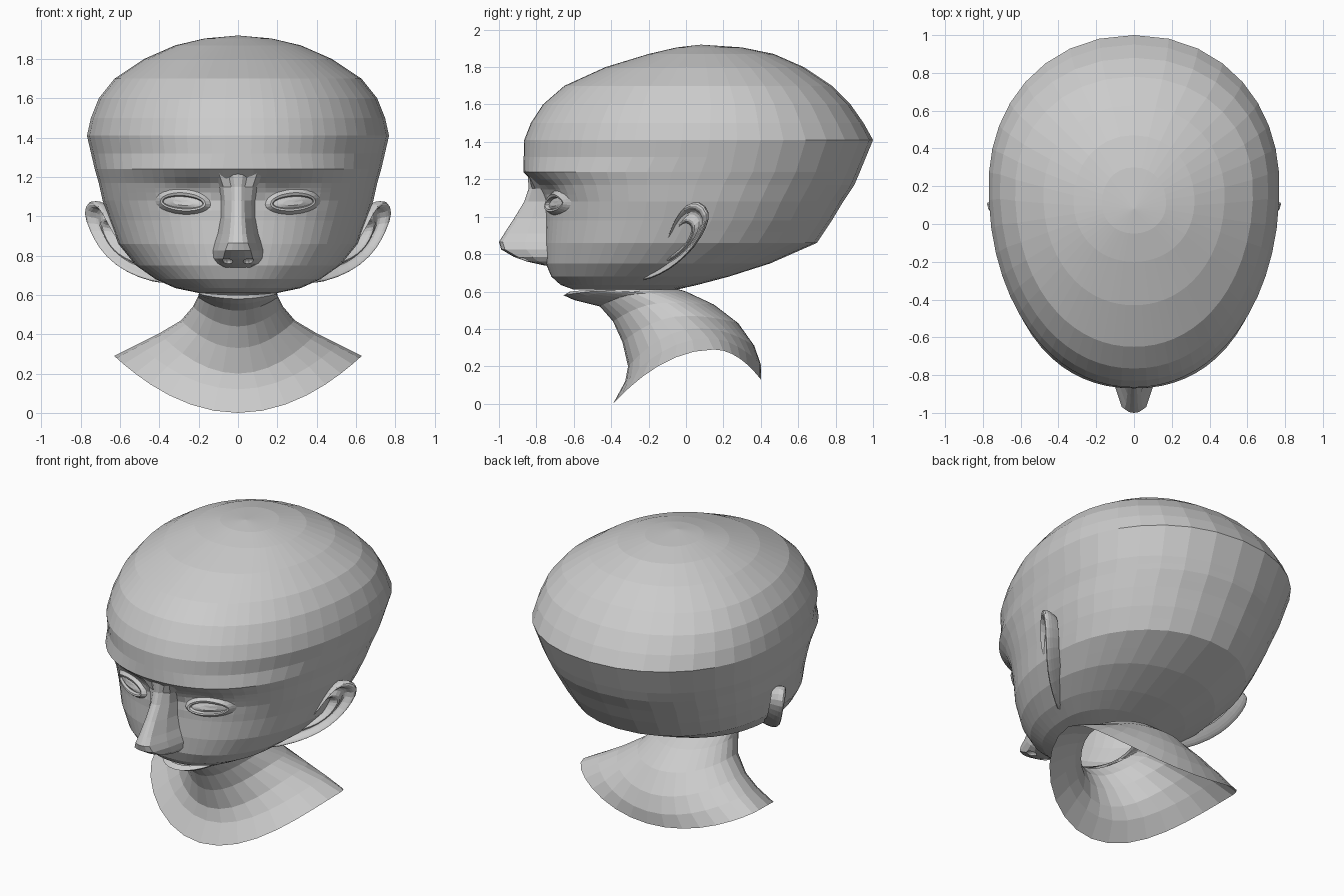
import bpy, bmesh
from math import sin, cos, pi, exp
from mathutils import Vector

if "Cube" in bpy.data.objects:
    bpy.data.objects.remove(bpy.data.objects["Cube"])


def loft(name, rings, closed=True, cap_start=False, cap_end=False):
    """Skin a list of equal-length point rings; caps are fans to the centre."""
    bm = bmesh.new()
    rows = [[bm.verts.new(p) for p in r] for r in rings]
    n = len(rows[0])
    for a, b in zip(rows, rows[1:]):
        for i in range(n if closed else n - 1):
            j = (i + 1) % n
            bm.faces.new((a[i], a[j], b[j], b[i]))
    for flag, row in ((cap_start, rows[0]), (cap_end, rows[-1])):
        if flag:
            c = bm.verts.new(sum((v.co for v in row), Vector()) / n)
            for i in range(n):
                bm.faces.new((row[i], row[(i + 1) % n], c))
    bmesh.ops.recalc_face_normals(bm, faces=bm.faces)
    me = bpy.data.meshes.new(name)
    bm.to_mesh(me)
    bm.free()
    ob = bpy.data.objects.new(name, me)
    bpy.context.collection.objects.link(ob)
    return ob


def mirror(ob):
    ob.modifiers.new("mirror", 'MIRROR').use_axis = (True, False, False)


# Head sections: z, front y, back y, half width, y of widest point
SECTIONS = [
    (.61, -.60, -.05, .20, -.33), (.635, -.67, .06, .32, -.25),
    (.68, -.72, .23, .42, -.20), (.75, -.75, .45, .52, -.10),
    (.86, -.755, .70, .61, .0), (.98, -.75, .78, .655, .07),
    (1.08, -.755, .84, .69, .10), (1.17, -.80, .90, .71, .13),
    (1.24, -.87, .93, .73, .17), (1.41, -.865, 1.0, .77, .20),
    (1.50, -.83, .95, .75, .20), (1.60, -.765, .88, .71, .20),
    (1.70, -.65, .78, .63, .18), (1.80, -.43, .63, .48, .15),
    (1.87, -.20, .47, .32, .12), (1.905, -.05, .30, .17, .11)]


def section(z):
    for a, b in zip(SECTIONS, SECTIONS[1:]):
        if z <= b[0]:
            t = (z - a[0]) / (b[0] - a[0])
            return [p + (q - p) * t for p, q in zip(a, b)][1:]
    return SECTIONS[-1][1:]


def front_power(z):
    return 2.25 if z < 1.3 else 2.08


def socket(x, z):
    return .035 * exp(-((abs(x) - .24) / .13) ** 2 - ((z - 1.13) / .06) ** 2)


def face_y(x, z):
    yf, yb, w, yc = section(z)
    n = front_power(z)
    return yc + (yf - yc) * max(0, 1 - abs(x / w) ** n) ** (1 / n) + socket(x, z)


def head_ring(z, count=48):
    yf, yb, w, yc = section(z)
    ring = []
    for i in range(count):
        u = -1 + 2 * i / count
        a = pi * (.62 * u + .38 * u ** 3)       # denser toward the face
        s, c = sin(a), cos(a)
        n = front_power(z) if c > 0 else 2.1
        x = w * abs(s) ** (2 / n) * (1 if s > 0 else -1)
        if c > 0:
            y = yc + (yf - yc) * abs(c) ** (2 / n) + socket(x, z)
        else:
            y = yc + (yb - yc) * abs(c) ** (2 / n)
        ring.append((x, y, z))
    return ring


# Skull and face
levels = sorted({s[0] for s in SECTIONS} |
                {.655, .715, .80, .92, 1.03, 1.12, 1.145, 1.2, 1.32})
head = loft("head", [head_ring(z) for z in levels], cap_end=True)
top = head.data.vertices[len(head.data.vertices) - 1]
top.co.z = 1.92

# Neck, flaring to the shoulders, and the thin chin under the mouth
# front (y, z), side (x, y, z), back (y, z)
NECK = [
    ((-.39, .0), (.63, .15, .29), (.40, .13)),
    ((-.325, .12), (.51, .12, .35), (.40, .21)),
    ((-.31, .20), (.40, .07, .405), (.365, .31)),
    ((-.34, .33), (.29, .0, .47), (.28, .43)),
    ((-.39, .44), (.23, -.10, .54), (.15, .53)),
    ((-.46, .52), (.205, -.22, .59), (.0, .60)),
    ((-.60, .555), (.20, -.36, .60), (-.04, .612)),
    ((-.655, .58), (.20, -.38, .605), (-.05, .615)),
    ((-.62, .60), (.195, -.38, .612), (-.06, .62))]
neck_rings = []
for f, s, b in NECK:
    ring = []
    for i in range(32):
        a = 2 * pi * i / 32
        c = cos(a)
        ey, ez = f if c > 0 else b
        ring.append((s[0] * sin(a), s[1] + (ey - s[1]) * abs(c),
                     s[2] + (ez - s[2]) * c * c))
    neck_rings.append(ring)
loft("neck", neck_rings)

# Nose: z, ridge y, half width of the ridge, half width at the base
NOSE = [(1.22, -.845, .05, .13), (1.15, -.842, .035, .10), (1.08, -.865, .033, .09),
        (.99, -.92, .035, .09), (.91, -.972, .042, .105), (.865, -1.0, .05, .12),
        (.825, -.988, .065, .13), (.785, -.92, .075, .125), (.76, -.85, .07, .105),
        (.74, -.76, .04, .07)]
nose_rings = []
for z, tip, w, base in NOSE:
    yb = -.70
    ym = tip + (face_y(base, z) - tip) * .55
    wm = w + (base - w) * .6
    half = [(base * .9, yb), (base, face_y(base, z) + .01), (wm, ym),
            (w, tip + .02), (w * .5, tip + .004)]
    ring = half + [(0, tip)] + [(-x, y) for x, y in reversed(half)]
    nose_rings.append([(x, y, z) for x, y in ring])
nose = loft("nose", nose_rings, cap_start=True, cap_end=True)

# Nostril cutters
for side in (-1, 1):
    bpy.ops.mesh.primitive_uv_sphere_add(segments=12, ring_count=8, radius=1,
                                         location=(side * .055, -.88, .765))
    cutter = bpy.context.object
    cutter.name = "nostril_cutter"
    cutter.scale = (.03, .045, .028)
    cutter.hide_render = True
    cutter.hide_viewport = False
    cutter.display_type = 'WIRE'
    m = nose.modifiers.new("nostril", 'BOOLEAN')
    m.operation, m.object, m.solver = 'DIFFERENCE', cutter, 'EXACT'

# Eyes: almond lid rings lying on the face, filled by the eyeball
# half width, height up, height down, offset forward
LIDS = [(.15, .075, .065, -.01), (.128, .06, .052, .012), (.115, .05, .042, .026),
        (.105, .036, .032, .024), (.10, .03, .027, .006), (.05, .015, .014, .014)]
eye_rings = []
for w, up, down, out in LIDS:
    ring = []
    for i in range(24):
        a = 2 * pi * i / 24
        x = .28 + w * cos(a)
        z = 1.07 + (up if sin(a) > 0 else down) * sin(a) + .06 * (x - .28)
        ring.append((x, face_y(x, z) - out, z))
    eye_rings.append(ring)
mirror(loft("eye", eye_rings, cap_end=True))

# Ears: rim path, then rings scaled to its middle to form rim, fold and bowl
RIM = [(.35, -.25, .648), (.50, -.14, .685), (.62, -.04, .75), (.705, .05, .84),
       (.755, .105, .94), (.785, .125, 1.025), (.76, .07, 1.085), (.705, .0, 1.07),
       (.66, -.065, .98), (.605, -.095, .88), (.50, -.155, .77), (.40, -.215, .69)]
rim = [Vector(p) for p in RIM]
mid = sum(rim, Vector()) / len(rim)
out = Vector((.8, -.5, -.33)).normalized()
FOLDS = [(.80, -.07), (.97, -.03), (1.02, .0), (.95, .016), (.84, .006), (.79, -.022),
         (.66, -.03), (.57, -.002), (.47, -.012), (.40, -.045), (.2, -.055)]
ear = loft("ear", [[mid + (p - mid) * s + out * d for p in rim] for s, d in FOLDS],
           cap_end=True)
ear.modifiers.new("round", 'SUBSURF').render_levels = 1
mirror(ear)
